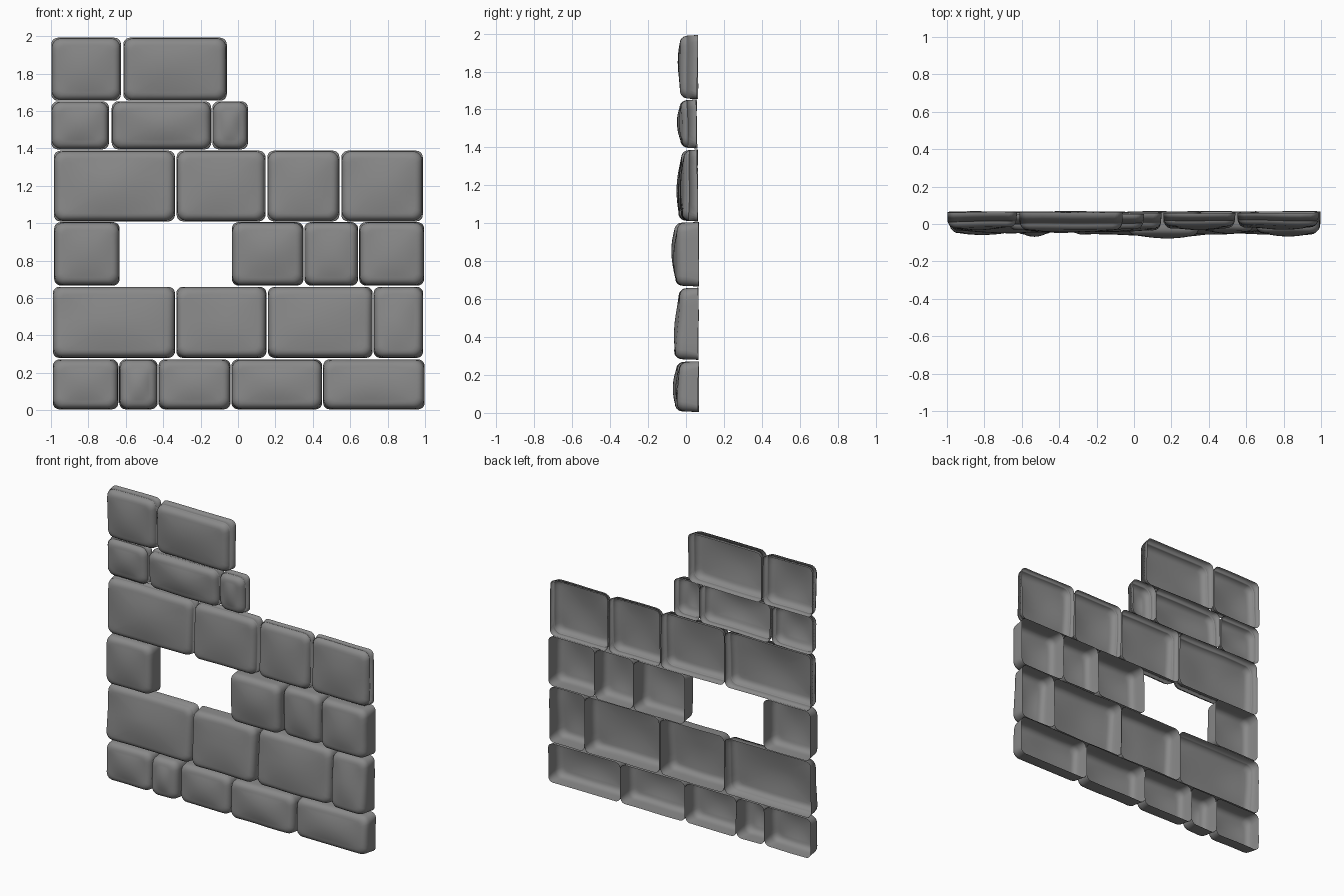
import bpy, bmesh, math
from mathutils import Vector, noise

if "Cube" in bpy.data.objects:
    bpy.data.objects.remove(bpy.data.objects["Cube"])

# Courses: z bottom, z top, back y, forward lean, stones (x left, x right, front y)
COURSES = [
    (0.005, 0.272, 0.066, 0.005, [(-0.99, -0.64, -0.052), (-0.635, -0.43, -0.064),
        (-0.425, -0.04, -0.055), (-0.035, 0.45, -0.068), (0.455, 0.998, -0.055)]),
    (0.28, 0.66, 0.064, 0.015, [(-0.99, -0.337, -0.045), (-0.33, 0.152, -0.06),
        (0.16, 0.72, -0.052), (0.725, 0.99, -0.06)]),
    (0.667, 1.006, 0.066, 0.0, [(-0.983, -0.633, -0.058), (-0.033, 0.35, -0.072),
        (0.355, 0.642, -0.052), (0.648, 0.995, -0.064)]),
    (1.01, 1.388, 0.06, 0.01, [(-0.985, -0.337, -0.045), (-0.328, 0.147, -0.045),
        (0.157, 0.542, -0.03), (0.553, 0.988, -0.028)]),
    (1.395, 1.652, 0.055, -0.005, [(-0.998, -0.69, -0.03), (-0.675, -0.143, -0.042),
        (-0.137, 0.053, -0.038)]),
    (1.655, 1.992, 0.062, -0.005, [(-0.998, -0.626, -0.032), (-0.613, -0.06, -0.043)]),
]
CORNER, ROUND, BULGE, SEG, SIDE = 0.05, 0.04, 0.014, 5, 6

grey = bpy.data.materials.new("dark_stone")
grey.diffuse_color = (0.25, 0.25, 0.25, 1)
grey.use_nodes = True
grey.node_tree.nodes["Principled BSDF"].inputs["Base Color"].default_value = grey.diffuse_color


def outline(hw, hh, rad):
    """Rounded rectangle with evenly divided sides."""
    pts = []
    signs = [(1, 1), (-1, 1), (-1, -1), (1, -1)]

    def arc(k, a):
        sx, sz = signs[k % 4]
        return Vector((sx * (hw - rad) + rad * math.cos(a), sz * (hh - rad) + rad * math.sin(a)))

    for k in range(4):
        pts += [arc(k, math.pi / 2 * (k + i / SEG)) for i in range(SEG + 1)]
        end = math.pi / 2 * (k + 1)
        pts += [arc(k, end).lerp(arc(k + 1, end), i / SIDE) for i in range(1, SIDE)]
    return pts


def stone(name, x0, x1, z0, z1, front, back, lean, seed):
    cx, cz, hw, hh = (x0 + x1) / 2, (z0 + z1) / 2, (x1 - x0) / 2, (z1 - z0) / 2
    edge = front + BULGE
    # profile from open back rim to face: (half width, half height, corner, y)
    rings = [(hw, hh, CORNER * 0.7, back), (hw - 0.002, hh - 0.002, CORNER, (back + front) / 2)]
    for i in range(6):
        a = math.pi / 2 * i / 5
        d = 0.003 + ROUND * (1 - math.cos(a))
        rings.append((hw - d, hh - d, CORNER - d * 0.5, edge + ROUND * (1 - math.sin(a))))
    fw, fh, fr = rings[-1][:3]
    rings += [(fw * s, fh * s, fr * s, edge) for s in (0.88, 0.74, 0.58, 0.4, 0.22, 0.08)]

    bm = bmesh.new()
    prev = None
    for w, h, rad, y in rings:
        loop = []
        for px, pz in outline(w, h, rad):
            p = Vector((cx + px, y, cz + pz))
            f = (back - y) / (back - front)
            # pillow bulge, lean and gentle unevenness, plus a wavy rim
            pillow = max(0, 1 - (px / fw) ** 2) * max(0, 1 - (pz / fh) ** 2)
            if w <= fw:
                p.y -= BULGE * pillow
            n = noise.noise(Vector((p.x * 4, seed, p.z * 4)))
            p.y += f * (lean * pz / hh + 0.009 * n) + (1 - f) * 0.007 * n
            loop.append(bm.verts.new(p))
        if prev:
            n = len(loop)
            for i in range(n):
                j = (i + 1) % n
                bm.faces.new((prev[i], prev[j], loop[j], loop[i]))
        prev = loop
    bm.faces.new(prev)
    me = bpy.data.meshes.new(name)
    bm.to_mesh(me)
    bm.free()
    for p in me.polygons:
        p.use_smooth = True
    me.materials.append(grey)
    bpy.context.collection.objects.link(bpy.data.objects.new(name, me))


# Lay every course; stones are shells open at the back
for c, (z0, z1, back, lean, row) in enumerate(COURSES):
    for s, (x0, x1, front) in enumerate(row):
        stone(f"stone_course{c + 1}_{s + 1}", x0, x1, z0, z1, front, back, lean, c * 7.3 + s * 1.7)
